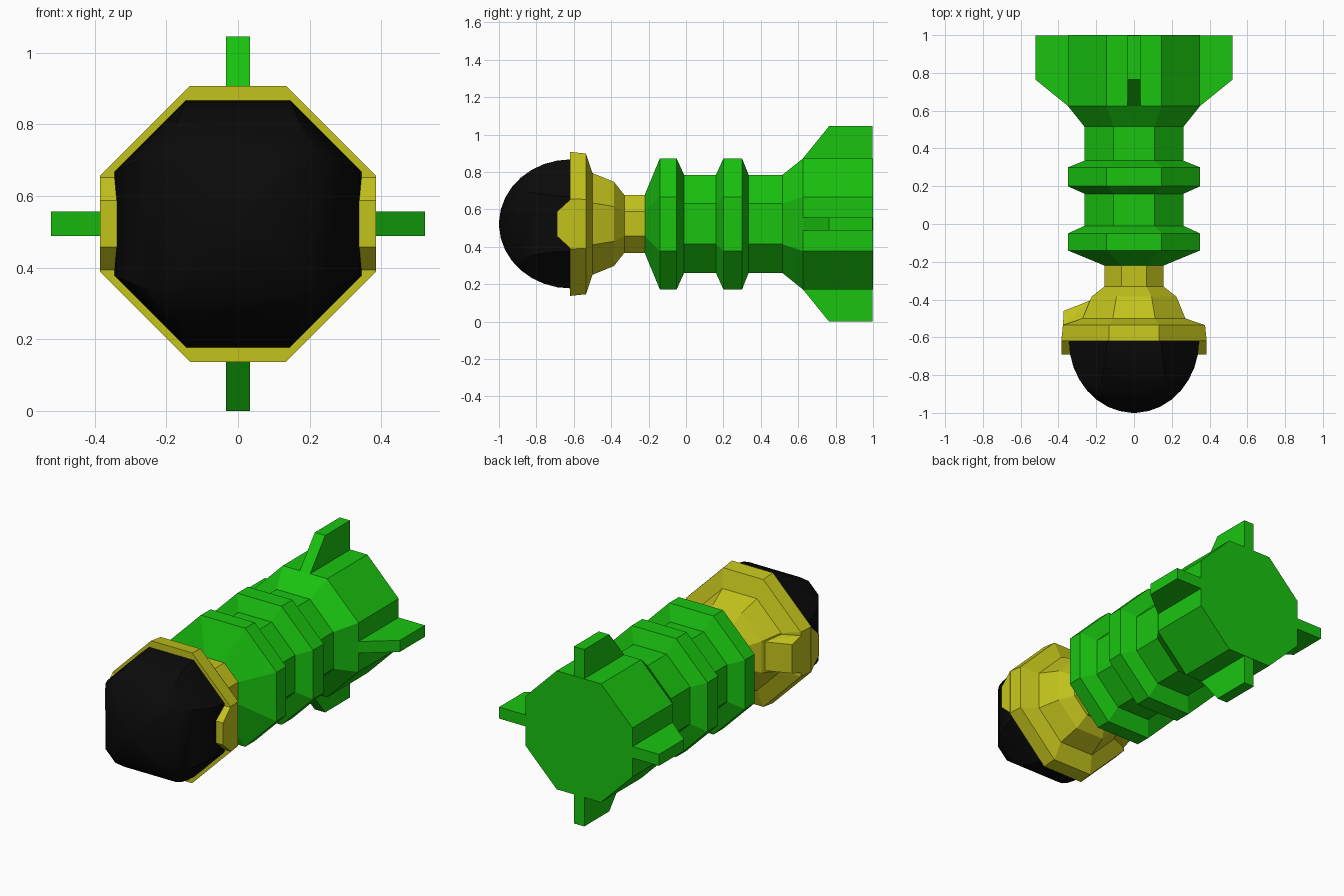
import bpy, bmesh, math
from mathutils import Vector, Matrix

if "Cube" in bpy.data.objects:
    bpy.data.objects.remove(bpy.data.objects["Cube"])

CZ = 0.5225                      # height of the long axis
REG = math.tan(math.pi / 8)      # half side / apothem of a regular octagon


def material(name, rgb):
    m = bpy.data.materials.new(name)
    m.diffuse_color = (*rgb, 1)
    m.use_nodes = True
    m.node_tree.nodes["Principled BSDF"].inputs["Base Color"].default_value = m.diffuse_color
    return m


GREEN = material("green", (0.01, 0.55, 0.005))
YELLOW = material("yellow", (0.55, 0.55, 0.012))
BLACK = material("black", (0.003, 0.003, 0.003))


def finish(name, bm, mat):
    bmesh.ops.recalc_face_normals(bm, faces=bm.faces)
    me = bpy.data.meshes.new(name)
    bm.to_mesh(me)
    bm.free()
    me.materials.append(mat)
    ob = bpy.data.objects.new(name, me)
    bpy.context.collection.objects.link(ob)
    ob.location.z = CZ
    return ob


def octagon_loft(name, rings, mat):
    """rings: (y, apothem, half side) of flat-topped octagons along y"""
    bm = bmesh.new()
    loops = []
    for y, a, h in rings:
        pts = [(h, a), (a, h), (a, -h), (h, -a), (-h, -a), (-a, -h), (-a, h), (-h, a)]
        loops.append([bm.verts.new((x, y, z)) for x, z in pts])
    for p, q in zip(loops, loops[1:]):
        for i in range(8):
            j = (i + 1) % 8
            bm.faces.new((p[i], p[j], q[j], q[i]))
    bm.faces.new(loops[0])
    bm.faces.new(loops[-1])
    return finish(name, bm, mat)


def hull(name, pts, mat):
    bm = bmesh.new()
    for p in pts:
        bm.verts.new(p)
    bmesh.ops.convex_hull(bm, input=bm.verts)
    bmesh.ops.dissolve_limit(bm, angle_limit=0.02, verts=bm.verts, edges=bm.edges)
    return finish(name, bm, mat)


# ribbed green body
body = [(-.22, .157), (-.14, .35), (-.05, .35), (-.01, .262), (.16, .262), (.20, .35),
        (.30, .35), (.335, .262), (.515, .262), (.625, .35), (1, .35)]
octagon_loft("ribbed_body", [(y, a, a * REG) for y, a in body], GREEN)

# four tail fins
fin = [(.625, .33), (.625, .35), (.765, .5225), (.998, .5225), (.998, .33)]
for k in range(4):
    turn = Matrix.Rotation(k * math.pi / 2, 3, 'Y')
    hull(f"tail_fin_{k + 1}",
         [turn @ Vector((s * .034, y, r)) for y, r in fin for s in (-1, 1)], GREEN)

# yellow neck flaring into the lens rim
octagon_loft("neck_and_rim", [
    (-.21, .155, .065), (-.33, .155, .065), (-.385, .225, .093),
    (-.50, .272, .112), (-.535, .376, .131), (-.62, .385, .134)], YELLOW)

# tabs on both sides of the rim
for side, s in (("right", 1), ("left", -1)):
    hull(f"rim_tab_{side}",
         [(s * x, y, z * t) for t in (-1, 1)
          for x, y, z in ((.385, -.615, .134), (.345, -.615, .134),
                          (.385, -.69, .065), (.338, -.69, .065))], YELLOW)

# block on the left behind the rim
hull("side_block",
     [(x, y, z * t) for t in (-1, 1)
      for x, y, z in ((-.376, -.535, .11), (-.372, -.46, .085),
                      (-.275, -.435, .085), (-.22, -.40, .085), (-.22, -.535, .11))], YELLOW)

# black dome, octagonal at its base
dome = []
for i in range(9):
    t = math.radians(88) * i / 8
    a = .345 * math.cos(t)
    h = min(.8 * a, .49 * math.cos(t) ** .38 - a)
    dome.append((-.615 - .385 * math.sin(t), a, h))
ob = octagon_loft("dome", dome, BLACK)
bpy.context.view_layer.objects.active = ob
ob.select_set(True)
bpy.ops.object.shade_smooth_by_angle(angle=math.radians(40))
